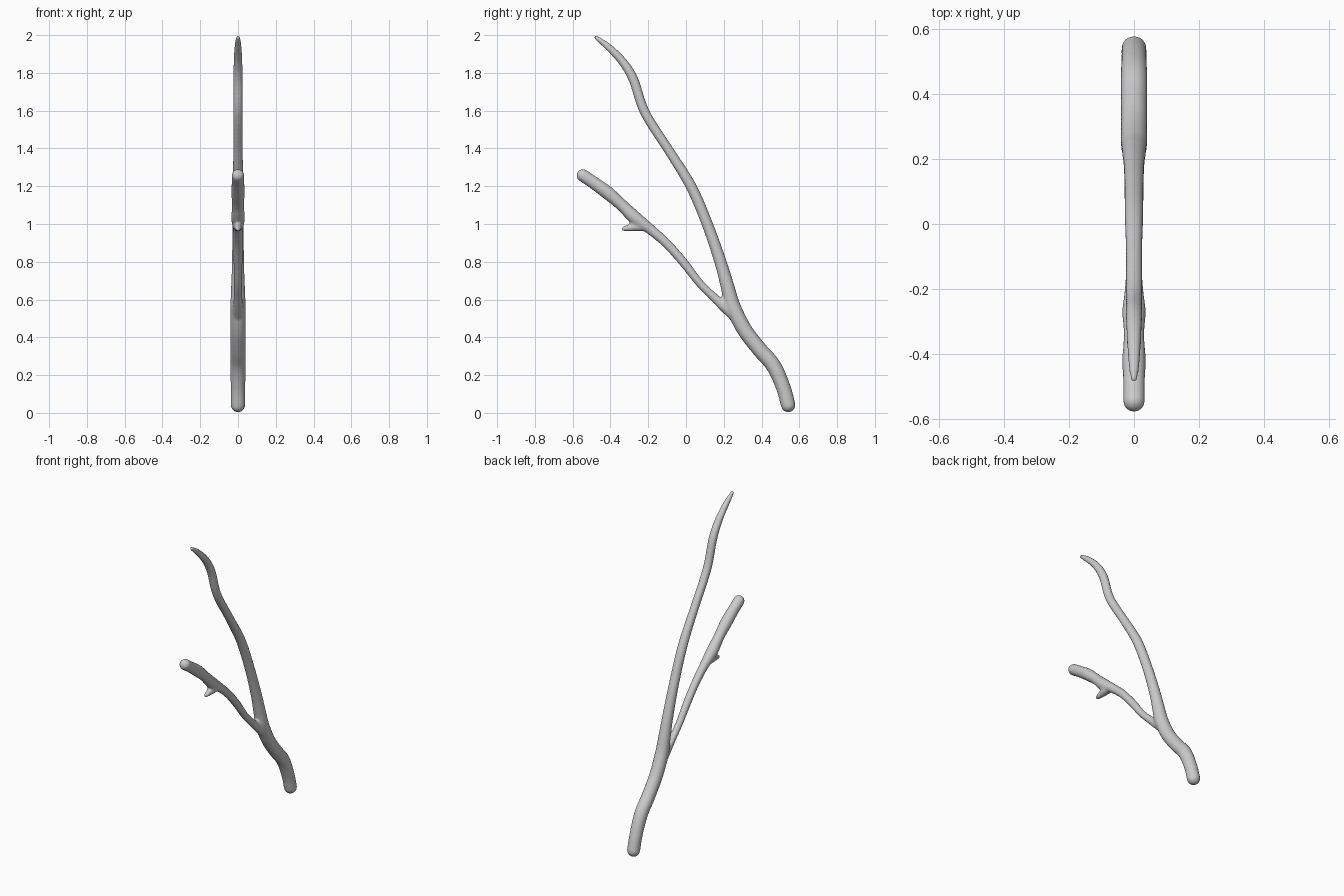
import bpy, bmesh, math
from mathutils import Vector

if "Cube" in bpy.data.objects:
    bpy.data.objects.remove(bpy.data.objects["Cube"])


def spline(pts, steps=8):
    """Catmull-Rom samples through (y, z, radius) points."""
    p = [Vector(q) for q in pts]
    p = [2 * p[0] - p[1]] + p + [2 * p[-1] - p[-2]]
    out = []
    for a, b, c, d in zip(p, p[1:], p[2:], p[3:]):
        for i in range(steps):
            t = i / steps
            out.append(0.5 * (2 * b + (c - a) * t + (2 * a - 5 * b + 4 * c - d) * t * t
                              + (3 * b - a - 3 * c + d) * t ** 3))
    return out + [p[-2]]


def tube(bm, pts, sides=24):
    """Round limb lying in the x = 0 plane, with ball ends."""
    s = spline(pts)
    rings = []
    for i, q in enumerate(s):
        t = (s[min(i + 1, len(s) - 1)] - s[max(i - 1, 0)]).xy.normalized()
        ring = []
        for k in range(sides):
            a = 2 * math.pi * k / sides
            n = q.z * math.sin(a)
            ring.append(bm.verts.new((q.z * math.cos(a), q.x - t.y * n, q.y + t.x * n)))
        rings.append(ring)
    for r0, r1 in zip(rings, rings[1:]):
        for k in range(sides):
            j = (k + 1) % sides
            bm.faces.new((r0[k], r0[j], r1[j], r1[k]))
    bm.faces.new(rings[0][::-1])
    bm.faces.new(rings[-1])
    for q in (s[0], s[-1]):
        ball = bmesh.ops.create_uvsphere(bm, u_segments=24, v_segments=14, radius=q.z)
        bmesh.ops.translate(bm, verts=ball["verts"], vec=(0, q.x, q.y))


bm = bmesh.new()
# main stem running into the long upper limb
tube(bm, [(.541, .042, .039), (.515, .135, .039), (.463, .25, .041), (.39, .335, .041),
          (.31, .44, .041), (.25, .56, .041), (.222, .66, .037), (.187, .785, .033),
          (.12, .98, .030), (.03, 1.193, .029), (-.087, 1.384, .026), (-.217, 1.59, .026),
          (-.278, 1.765, .026), (-.34, 1.865, .023), (-.415, 1.94, .019), (-.476, 1.988, .012)])
# lower side limb
tube(bm, [(.26, .51, .030), (.205, .56, .028), (.145, .615, .023), (.07, .69, .022), (-.013, .796, .024),
          (-.103, .897, .025), (-.193, .975, .028), (-.267, 1.03, .036), (-.34, 1.10, .032),
          (-.415, 1.165, .036), (-.484, 1.215, .034), (-.546, 1.257, .034)])
# broken twig stub
tube(bm, [(-.22, .99, .028), (-.28, .983, .022), (-.328, .975, .014)])
bmesh.ops.recalc_face_normals(bm, faces=bm.faces)

mesh = bpy.data.meshes.new("branch")
bm.to_mesh(mesh)
bm.free()
branch = bpy.data.objects.new("branch", mesh)
bpy.context.collection.objects.link(branch)

# fuse the limbs into one skin and soften the joints
remesh = branch.modifiers.new("fuse", "REMESH")
remesh.mode = "VOXEL"
remesh.voxel_size = 0.007
remesh.use_smooth_shade = True
soften = branch.modifiers.new("soften", "SMOOTH")
soften.factor = 0.5
soften.iterations = 8
